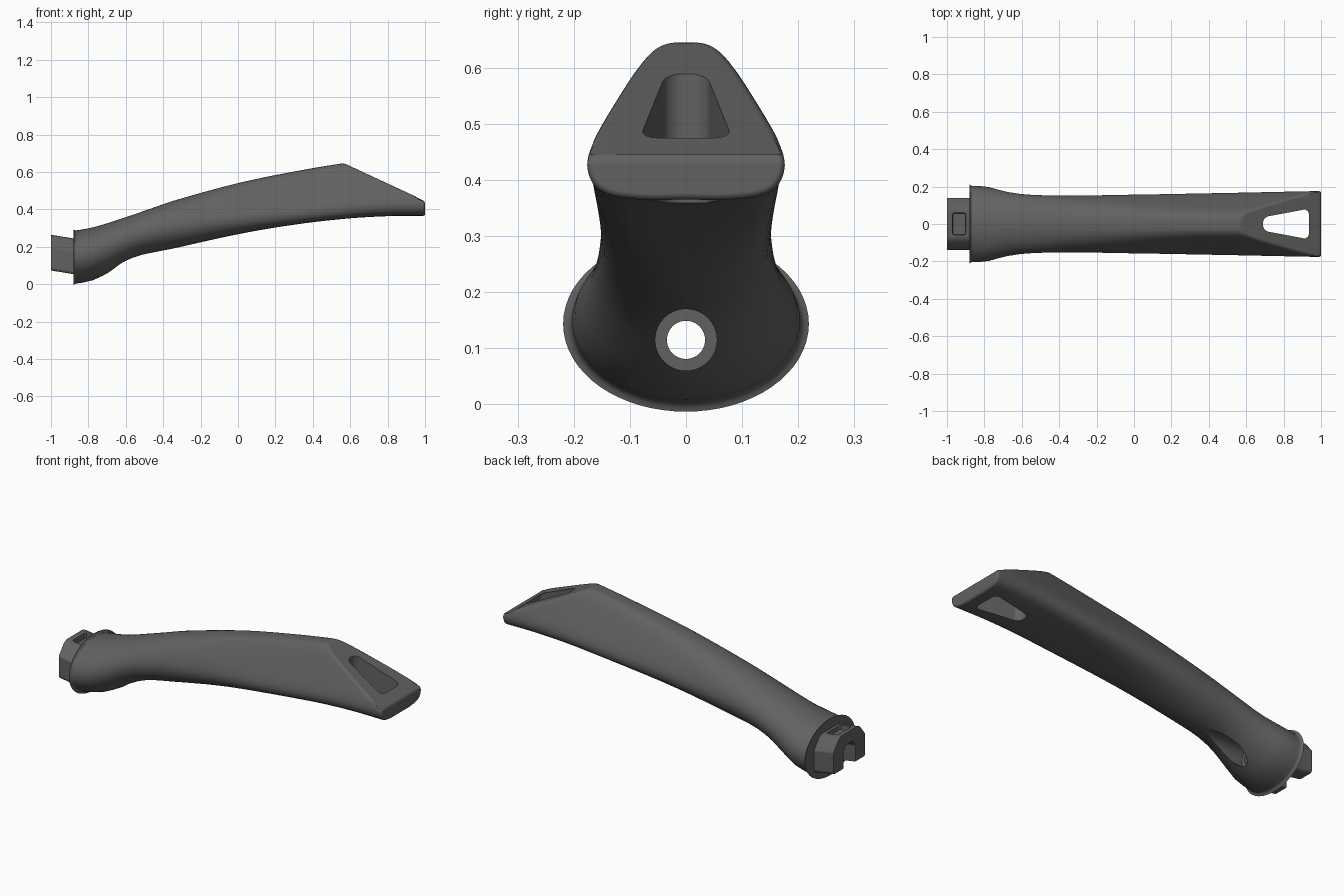
import bpy, bmesh, math
from mathutils import Vector

if "Cube" in bpy.data.objects:
    bpy.data.objects.remove(bpy.data.objects["Cube"], do_unlink=True)

grey = bpy.data.materials.new("dark grey plastic")
grey.use_nodes = True
grey.diffuse_color = (0.12, 0.12, 0.12, 1)
grey.node_tree.nodes["Principled BSDF"].inputs["Base Color"].default_value = grey.diffuse_color


def make_object(name, bm):
    bmesh.ops.recalc_face_normals(bm, faces=bm.faces[:])
    mesh = bpy.data.meshes.new(name)
    bm.to_mesh(mesh)
    bm.free()
    mesh.materials.append(grey)
    obj = bpy.data.objects.new(name, mesh)
    bpy.context.collection.objects.link(obj)
    return obj


def activate(obj):
    bpy.ops.object.select_all(action='DESELECT')
    obj.select_set(True)
    bpy.context.view_layer.objects.active = obj


def cut(obj, cutter):
    cutter.hide_render = True
    mod = obj.modifiers.new("cut", 'BOOLEAN')
    mod.operation, mod.solver, mod.object = 'DIFFERENCE', 'EXACT', cutter
    activate(obj)
    bpy.ops.object.modifier_apply(modifier=mod.name)
    bpy.data.objects.remove(cutter, do_unlink=True)


def finish(obj):
    activate(obj)
    bpy.ops.object.shade_smooth_by_angle(angle=math.radians(32))
    mod = obj.modifiers.new("flat face normals", 'WEIGHTED_NORMAL')
    mod.keep_sharp = True


def prism(name, points, offset, bevel=0, segments=4):
    """Extrude a planar outline; bevel rounds the edges along the extrusion."""
    bm = bmesh.new()
    face = bm.faces.new([bm.verts.new(p) for p in points])
    ext = bmesh.ops.extrude_face_region(bm, geom=[face], use_keep_orig=True)
    moved = [g for g in ext["geom"] if isinstance(g, bmesh.types.BMVert)]
    bmesh.ops.translate(bm, verts=moved, vec=offset)
    if bevel:
        way = Vector(offset).normalized()
        long_edges = [e for e in bm.edges
                      if abs((e.verts[0].co - e.verts[1].co).normalized().dot(way)) > 0.99]
        bmesh.ops.bevel(bm, geom=long_edges, offset=bevel, segments=segments,
                        profile=0.5, affect='EDGES')
    return make_object(name, bm)


def spline(a, b, c, d, t):
    return 0.5 * (2 * b + (c - a) * t + (2 * a - 5 * b + 4 * c - d) * t * t
                  + (3 * b - a - 3 * c + d) * t ** 3)


def lookup(table, x, col):
    """Smooth interpolation of one column of a station table."""
    i = max(k for k in range(len(table) - 1) if table[k][0] <= x or k == 0)
    p, q = table[i], table[i + 1]
    before, after = table[max(i - 1, 0)], table[min(i + 2, len(table) - 1)]
    span = q[0] - p[0]
    m0 = (q[col] - before[col]) / (q[0] - before[0]) * span
    m1 = (after[col] - p[col]) / (after[0] - p[0]) * span
    t = (x - p[0]) / span
    return ((2 * t ** 3 - 3 * t * t + 1) * p[col] + (t ** 3 - 2 * t * t + t) * m0
            + (3 * t * t - 2 * t ** 3) * q[col] + (t ** 3 - t * t) * m1)


# Stations along the grip: x, top, bottom, half width
START = -0.88
STATIONS = [(START, .285, .002, .204), (-.79, .30, .016, .2), (-.69, .328, .062, .174),
            (-.6, .358, .118, .16), (-.5, .392, .158, .154), (-.34, .447, .192, .152),
            (0, .54, .267, .158), (.3, .602, .318, .163), (.57, .647, .35, .168),
            (.8, .672, .364, .173), (1, .69, .365, .177)]

# Half sections: oval at the collar, rounded wedge at the tip
WEDGE = [(0, 0), (.45, 0), (.8, .03), (.97, .12), (.97, .28),
         (.72, .58), (.45, .86), (.25, .98), (0, 1)]
OVAL = [(math.cos(a), .5 + .5 * math.sin(a))
        for a in (math.pi * (k / 8 - .5) for k in range(9))]


def full_loop(half):
    ctrl = half + [(-y, z) for y, z in reversed(half[1:-1])]
    n = len(ctrl)
    return [tuple(spline(*(ctrl[(i + k) % n][ax] for k in (-1, 0, 1, 2)), s / 4)
                  for ax in (0, 1)) for i in range(n) for s in range(4)]


ovals, wedges = full_loop(OVAL), full_loop(WEDGE)


def surface(x, j):
    s = min(max((x + .6) / 1.1, 0), 1)
    s = s * s * (3 - 2 * s)
    y, z = (o + (w - o) * s for o, w in zip(ovals[j], wedges[j]))
    top, bottom, half = (lookup(STATIONS, x, c) for c in (1, 2, 3))
    return Vector((x, y * half, bottom + z * (top - bottom)))


def tip_x(j):
    """Where a lengthwise line meets the sloping end."""
    x = 0.8
    for _ in range(30):
        x = min(1, 1 - (surface(x, j).z - .445) * 2.15)
    return x


# Grip: lofted rings, with the last ring lying on the sloping end
bm = bmesh.new()
count, RINGS = len(ovals), 36
ends = [tip_x(j) for j in range(count)]
rings = [[bm.verts.new(surface(START + (ends[j] - START) * r / RINGS, j))
          for j in range(count)] for r in range(RINGS + 1)]
for a, b in zip(rings, rings[1:]):
    for j in range(count):
        k = (j + 1) % count
        bm.faces.new((a[j], a[k], b[k], b[j]))
collar_face = bm.faces.new(rings[0])
tip_face = bm.faces.new(rings[-1])
collar_edges = list(collar_face.edges)
tip_edges = list(tip_face.edges)
blunt = [v for v in rings[-1] if v.co.x > 0.999]
corners = [max((v for v in blunt if v.co.y * side > 0.1), key=lambda v: v.co.z)
           for side in (1, -1)]
tip_edges += bmesh.ops.connect_verts(bm, verts=corners)["edges"]
bmesh.ops.bevel(bm, geom=tip_edges, offset=0.012, segments=3, profile=0.5, affect='EDGES')
bmesh.ops.bevel(bm, geom=collar_edges, offset=0.015, segments=3, profile=0.5, affect='EDGES')
grip = make_object("grip", bm)

# Hanging hole through the sloping tip
cut(grip, prism("hanging_hole_cutter",
                [(.69, -.036, 0), (.935, -.082, 0), (.935, .082, 0), (.69, .036, 0)],
                (0, 0, 1), bevel=.03, segments=5))


def circle(x, radius, z=.115, sides=40):
    return [(x, radius * math.cos(2 * math.pi * k / sides),
             z + radius * math.sin(2 * math.pi * k / sides)) for k in range(sides)]


# Screw bore along the collar, with a wider recess opening underneath
cut(grip, prism("screw_recess_cutter", circle(-.72, .055), (.5, 0, 0)))
cut(grip, prism("screw_bore_cutter", circle(-1.2, .034), (.8, 0, 0)))
finish(grip)

# Connector: slotted arch block with a latch pocket on top
half = [(.05, .073), (.132, .073), (.14, .085), (.14, .195), (.095, .252), (.07, .264)]
slot = [(.05, .165), (.03, .195)]
outline = half + [(-y, z) for y, z in reversed(half)]
outline += [(-y, z) for y, z in slot] + list(reversed(slot))
connector = prism("connector", [(-1, y, z) for y, z in outline], (.135, 0, -.022))
cut(connector, prism("latch_pocket_cutter",
                     [(-.97, -.058, .228), (-.9, -.058, .222), (-.9, .058, .222),
                      (-.97, .058, .228)], (0, 0, .1), bevel=.01, segments=3))
bev = connector.modifiers.new("soft edges", 'BEVEL')
bev.width, bev.segments, bev.limit_method = .006, 2, 'ANGLE'
activate(connector)
bpy.ops.object.modifier_apply(modifier=bev.name)
finish(connector)
